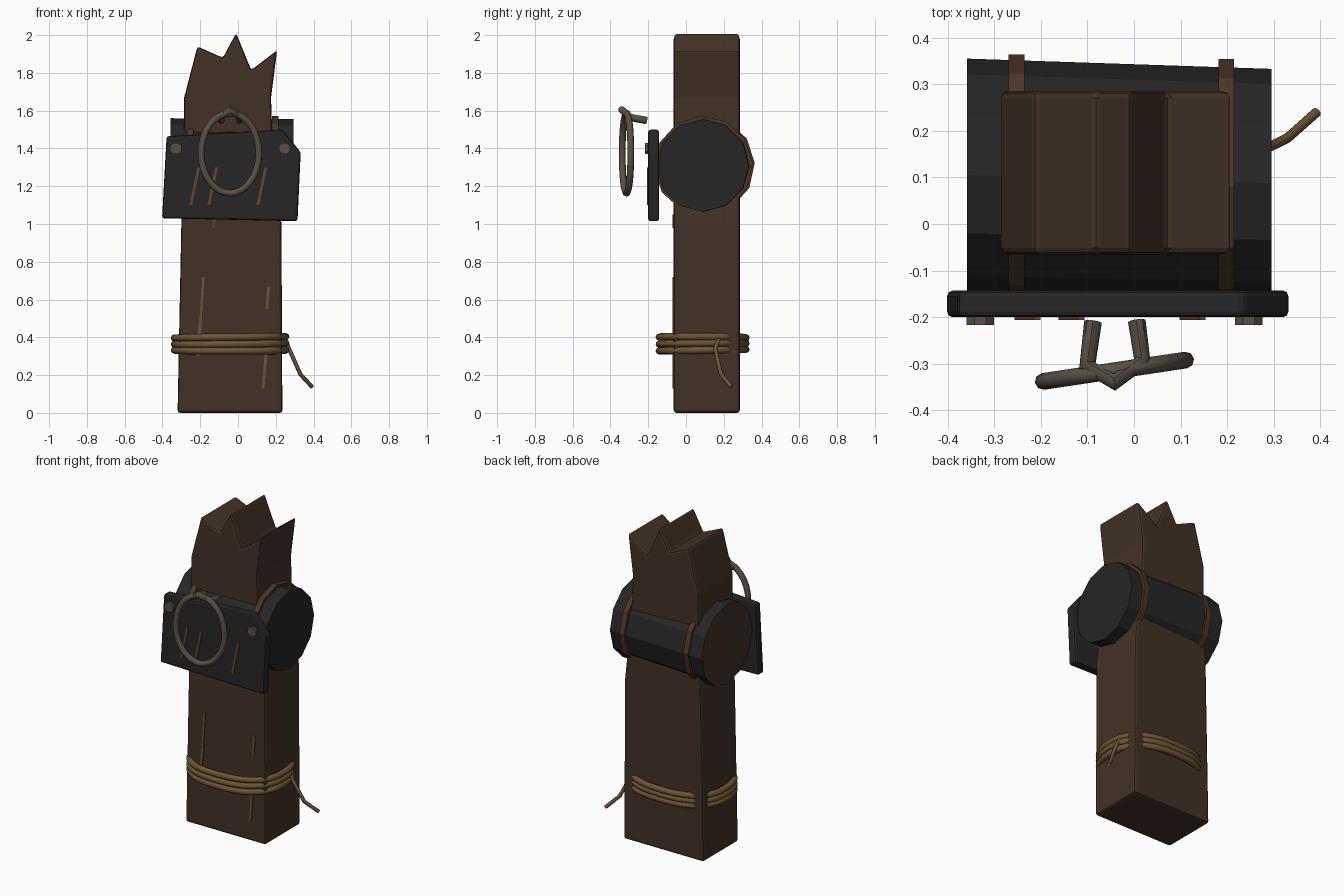
import bpy
import bmesh
from math import sin, cos, pi, copysign
from mathutils import Vector

if "Cube" in bpy.data.objects:
    bpy.data.objects.remove(bpy.data.objects["Cube"])


def material(name, rgb):
    m = bpy.data.materials.new(name)
    m.use_nodes = True
    m.diffuse_color = (*rgb, 1)
    bsdf = m.node_tree.nodes["Principled BSDF"]
    bsdf.inputs["Base Color"].default_value = (*rgb, 1)
    bsdf.inputs["Roughness"].default_value = 0.8
    return m


WOOD = material("dark wood", (0.055, 0.031, 0.02))
IRON = material("black iron", (0.019, 0.019, 0.02))
RUST = material("rusty strap", (0.075, 0.036, 0.02))
STEEL = material("worn steel", (0.1, 0.08, 0.062))
ROPE = material("rope", (0.15, 0.09, 0.036))
SCRATCH = material("scratch brown", (0.12, 0.065, 0.03))


def finish(name, bm, mats):
    bmesh.ops.recalc_face_normals(bm, faces=bm.faces)
    mesh = bpy.data.meshes.new(name)
    bm.to_mesh(mesh)
    bm.free()
    for m in mats:
        mesh.materials.append(m)
    ob = bpy.data.objects.new(name, mesh)
    bpy.context.collection.objects.link(ob)
    return ob


def slab(name, outline, y0, y1, mat, bevel=0.0):
    """Front outline in x and z, extruded from y0 to y1."""
    bm = bmesh.new()
    face = bm.faces.new([bm.verts.new((x, y0, z)) for x, z in outline])
    ext = bmesh.ops.extrude_face_region(bm, geom=[face])
    moved = [v for v in ext["geom"] if isinstance(v, bmesh.types.BMVert)]
    bmesh.ops.translate(bm, verts=moved, vec=(0, y1 - y0, 0))
    ob = finish(name, bm, [mat])
    if bevel:
        mod = ob.modifiers.new("edge wear", 'BEVEL')
        mod.width, mod.segments, mod.limit_method = bevel, 2, 'ANGLE'
    return ob


def sliver(name, start, end, width, y, depth, mat):
    """Thin slanted mark lying on a front face."""
    (x0, z0), (x1, z1) = start, end
    w = width / 2
    slab(name, [(x0 - w, z0), (x0 + w, z0), (x1 + w, z1), (x1 - w, z1)],
         y - depth, y + 0.002, mat)


def tube(name, points, radius, mat, closed=False):
    curve = bpy.data.curves.new(name, 'CURVE')
    curve.dimensions = '3D'
    curve.bevel_depth, curve.bevel_resolution = radius, 2
    curve.use_fill_caps = True
    spline = curve.splines.new('POLY')
    spline.points.add(len(points) - 1)
    for p, co in zip(spline.points, points):
        p.co = (*co, 1)
    spline.use_cyclic_u = closed
    curve.materials.append(mat)
    ob = bpy.data.objects.new(name, curve)
    bpy.context.collection.objects.link(ob)
    bpy.ops.object.select_all(action='DESELECT')
    ob.select_set(True)
    bpy.context.view_layer.objects.active = ob
    bpy.ops.object.convert(target='MESH')
    bpy.ops.object.shade_smooth_by_angle(angle=0.8)


def circle(bm, x, y, z, r, phase=0.0, sides=12):
    return [bm.verts.new((x, y + r * cos(phase + 2 * pi * i / sides),
                          z + r * sin(phase + 2 * pi * i / sides)))
            for i in range(sides)]


def bridge(bm, a, b):
    for i in range(len(a)):
        j = (i + 1) % len(a)
        bm.faces.new((a[i], a[j], b[j], b[i]))


# Splintered wooden post
slab("post", [(-0.32, 0), (0.235, 0), (0.23, 1.0), (0.18, 1.5), (0.175, 1.67),
              (0.207, 1.92), (0.07, 1.815), (-0.01, 2.011), (-0.08, 1.88),
              (-0.215, 1.94), (-0.285, 1.67), (-0.285, 1.5), (-0.3, 1.0)],
     -0.065, 0.285, WOOD, 0.014)

# Cross drum with a wooden end on one side
bm = bmesh.new()
near = circle(bm, 0.295, 0.088, 1.31, 0.245)
far = circle(bm, -0.358, 0.105, 1.31, 0.25)
bridge(bm, near, far)
bm.faces.new(near)
wood_end = bm.faces.new(far)
bmesh.ops.inset_region(bm, faces=[wood_end], thickness=0.02)
wood_end.material_index = 1
finish("drum", bm, [IRON, WOOD])

# Rusty straps round the drum
for side, x, y in (("right", -0.252, 0.102), ("left", 0.198, 0.092)):
    bm = bmesh.new()
    rings = [circle(bm, x + dx, y, 1.31, r, 0.05)
             for dx, r in ((-0.017, 0.262), (0.017, 0.262), (0.017, 0.23), (-0.017, 0.23))]
    for i in range(4):
        bridge(bm, rings[i], rings[(i + 1) % 4])
    finish(side + "_strap", bm, [RUST])

# Front iron plate with its scratches
slab("plate", [(-0.402, 1.03), (-0.378, 1.465), (0.235, 1.5), (0.332, 1.38), (0.315, 1.015)],
     -0.2, -0.143, IRON, 0.012)
for i, x in enumerate((-0.25, -0.155, 0.105)):
    sliver(f"plate_scratch_{i}", (x, 1.1), (x + 0.042, 1.3), 0.014, -0.2, 0.006, SCRATCH)

# Plate bolts
for side, x in (("right", -0.33), ("left", 0.246)):
    slab(side + "_bolt", [(x + 0.032 * cos(i * pi / 4 + pi / 8), 1.4 + 0.032 * sin(i * pi / 4 + pi / 8))
                          for i in range(8)], -0.217, -0.19, STEEL)

# Hanging ring and the staple that holds it
ring = []
for i in range(32):
    a = 2 * pi * i / 32
    x = 0.153 * cos(a)
    ring.append((-0.042 + x, -0.315 + 0.15 * x, 1.375 + 0.212 * sin(a)))
tube("ring", ring, 0.018, STEEL, True)
tube("staple", [(-0.088, -0.21, 1.548), (-0.1, -0.305, 1.565), (-0.042, -0.34, 1.605),
                (0.018, -0.295, 1.565), (0.006, -0.208, 1.548)], 0.019, STEEL)

# Rope wound three times round the post
for k in range(3):
    loop = []
    for i in range(40):
        a = 2 * pi * i / 40
        c, s = cos(a), sin(a)
        loop.append((-0.042 + 0.295 * copysign(abs(c) ** 0.8, c),
                     0.088 + 0.23 * copysign(abs(s) ** 0.8, s),
                     0.332 + 0.034 * k + 0.004 * sin(a + k)))
    tube(f"rope_turn_{k}", loop, 0.019, ROPE, True)

# Loose rope end
tube("rope_tail", [(0.24, 0.18, 0.41), (0.27, 0.155, 0.34), (0.33, 0.185, 0.205),
                   (0.392, 0.24, 0.138)], 0.011, ROPE)

# Pale splits in the front of the post
for i, (start, end, width) in enumerate((
        ((-0.212, 0.3), (-0.198, 0.5), 0.016), ((-0.198, 0.5), (-0.183, 0.72), 0.012),
        ((0.133, 0.13), (0.148, 0.32), 0.014), ((0.153, 0.55), (0.162, 0.67), 0.014),
        ((-0.13, 0.98), (-0.12, 1.05), 0.01))):
    sliver(f"post_split_{i}", start, end, width, -0.065, 0.006, SCRATCH if i == 4 else ROPE)
